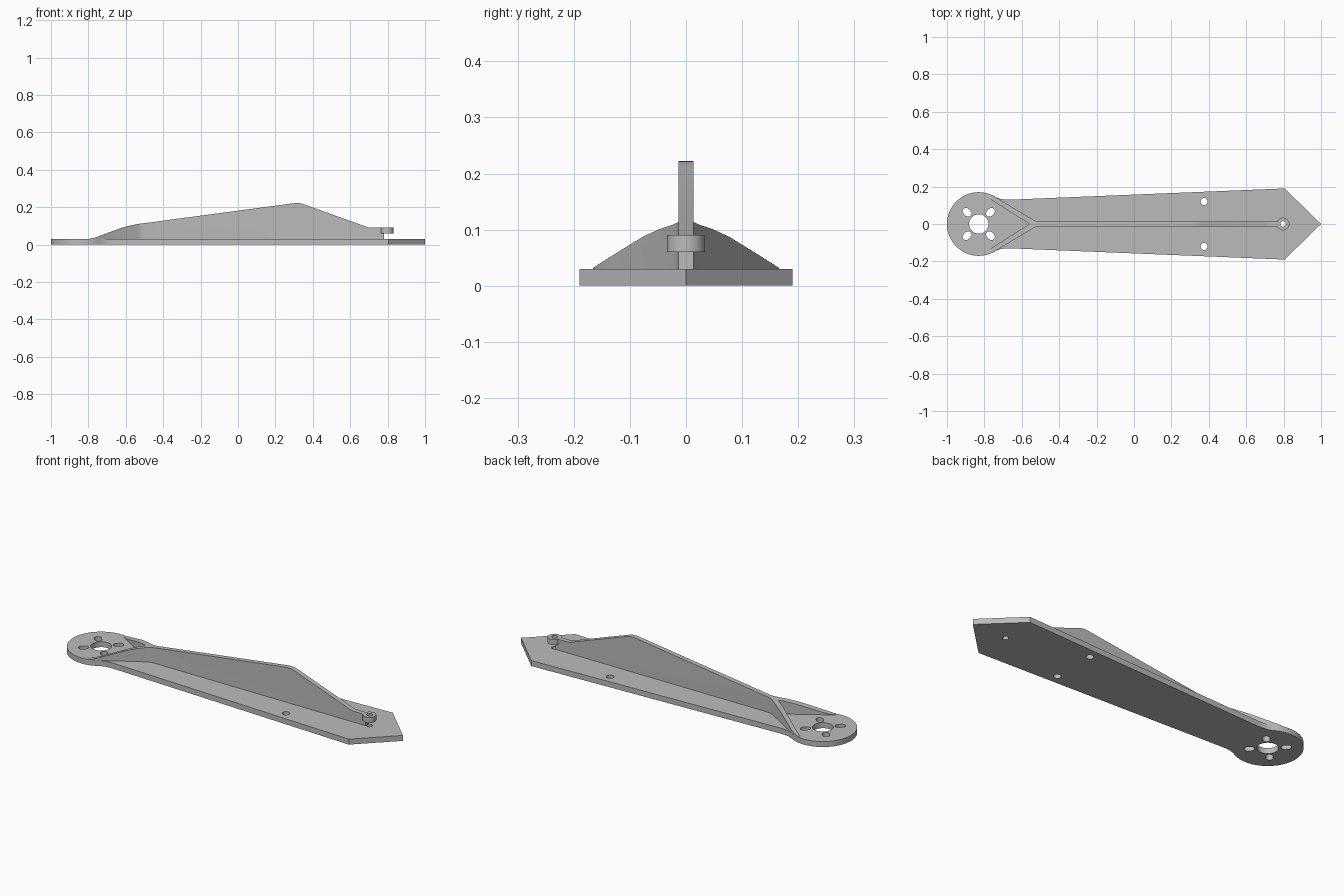
import bpy
import math
from mathutils import Matrix, Vector

cube = bpy.data.objects.get("Cube")
if cube:
    bpy.data.objects.remove(cube, do_unlink=True)

grey = bpy.data.materials.new("light grey plastic")
grey.use_nodes = True
colour = (0.5, 0.5, 0.5, 1)
grey.diffuse_color = colour
grey.node_tree.nodes["Principled BSDF"].inputs["Base Color"].default_value = colour

THICK = 0.03
MOUNT_X, MOUNT_R = -0.83, 0.17
BOSS_X = 0.797


def prism(name, outline, low, high, axis="Z"):
    """Extrude a closed outline along z, or an x-z outline along y."""
    n = len(outline)
    if axis == "Z":
        verts = [(a, b, h) for h in (low, high) for a, b in outline]
    else:
        verts = [(a, -h, b) for h in (low, high) for a, b in outline]
    faces = [tuple(reversed(range(n))), tuple(range(n, 2 * n))]
    faces += [(i, (i + 1) % n, (i + 1) % n + n, i + n) for i in range(n)]
    mesh = bpy.data.meshes.new(name)
    mesh.from_pydata(verts, [], faces)
    mesh.materials.append(grey)
    obj = bpy.data.objects.new(name, mesh)
    bpy.context.collection.objects.link(obj)
    return obj


def arc(x, y, r, start, end, steps):
    return [(x + r * math.cos(math.radians(start + (end - start) * i / steps)),
             y + r * math.sin(math.radians(start + (end - start) * i / steps)))
            for i in range(steps + 1)]


def circle(x, y, r, steps=32):
    return arc(x, y, r, 0, 360, steps)[:-1]


def activate(obj):
    bpy.ops.object.select_all(action="DESELECT")
    obj.select_set(True)
    bpy.context.view_layer.objects.active = obj


def combine(obj, tool, operation):
    mod = obj.modifiers.new("combine", "BOOLEAN")
    mod.operation, mod.solver, mod.object = operation, "EXACT", tool
    activate(obj)
    bpy.ops.object.modifier_apply(modifier=mod.name)
    bpy.data.objects.remove(tool, do_unlink=True)


def mirrored(half):
    """Close an upper half outline with its reflection in y."""
    return half + [(x, -y) for x, y in reversed(half) if y > 1e-5]


# Base plate: pointed tip, tapering sides, necked round mount
half = [(1, 0), (0.805, 0.19), (-0.665, 0.13), (-0.69, 0.131), (-0.715, 0.134)]
half += arc(MOUNT_X, 0, MOUNT_R, 58, 180, 32)
half[-1] = (MOUNT_X - MOUNT_R, 0)
plate = prism("base_plate", mirrored(half), 0, THICK)

# Holes in the plate: centre bore, radial slots, screw holes
holes = [circle(MOUNT_X, 0, 0.052, 40), circle(BOSS_X, 0, 0.015),
         circle(0.375, 0.12, 0.019), circle(0.375, -0.12, 0.019)]
for k in range(4):
    turn = Matrix.Rotation(math.radians(45 + 90 * k), 2)
    slot = arc(0.096, 0, 0.018, -90, 90, 10) + arc(0.08, 0, 0.018, 90, 270, 10)
    holes.append([(MOUNT_X + p.x, p.y) for p in (turn @ Vector(q) for q in slot)])
for outline in holes:
    combine(plate, prism("hole_cutter", outline, -0.1, 0.1), "DIFFERENCE")

# Forked rib: plan outline intersected with the side profile
fork = [(0.781, 0.013), (-0.505, 0.013), (-0.522, 0.016), (-0.54, 0.023),
        (-0.737, 0.142), (-0.765, 0.157), (-0.795, 0.166), (-0.795, 0.149), (-0.56, 0)]
rib = prism("forked_rib", mirrored(fork), THICK, 0.3)
profile = [(-0.82, 0.02), (0.79, 0.02), (0.79, 0.09), (0.71, 0.09), (0.695, 0.092),
           (0.37, 0.209), (0.35, 0.216), (0.33, 0.221), (0.31, 0.222), (0.29, 0.22),
           (-0.48, 0.117), (-0.53, 0.111), (-0.58, 0.101), (-0.63, 0.087),
           (-0.7, 0.061), (-0.745, 0.044), (-0.77, 0.036), (-0.8, 0.031), (-0.82, 0.03)]
combine(rib, prism("profile_cutter", profile, -0.3, 0.3, "Y"), "INTERSECT")

# Screw boss at the end of the rib
boss = prism("screw_boss", circle(BOSS_X, 0, 0.034), 0.06, 0.09)
combine(rib, boss, "UNION")
combine(rib, prism("bore_cutter", circle(BOSS_X, 0, 0.015), 0, 0.2), "DIFFERENCE")

for part in (plate, rib):
    activate(part)
    bpy.ops.object.shade_smooth_by_angle(angle=math.radians(25))
